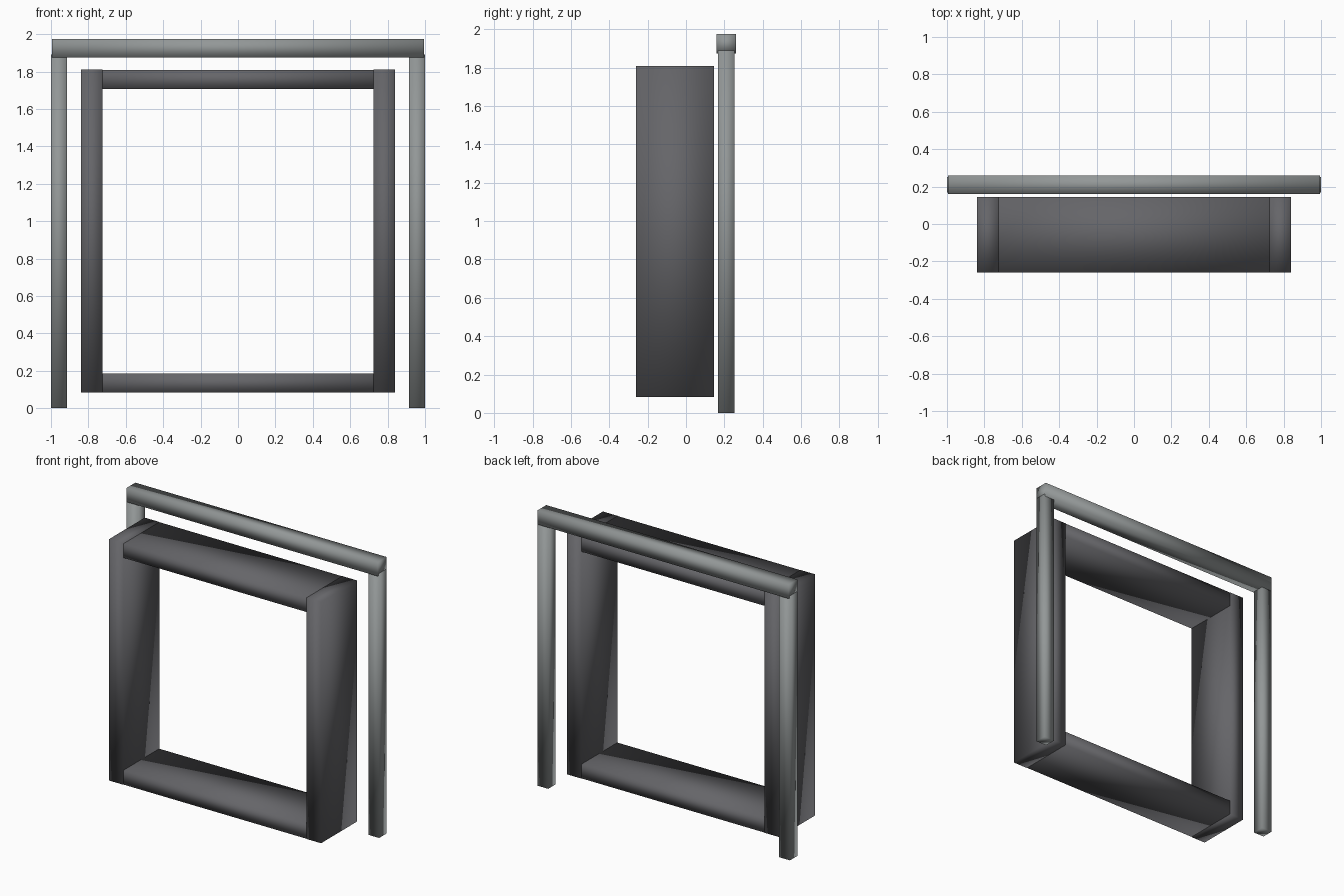
import bpy

if "Cube" in bpy.data.objects:
    bpy.data.objects.remove(bpy.data.objects["Cube"])


def material(name, color):
    mat = bpy.data.materials.new(name)
    mat.diffuse_color = color
    mat.use_nodes = True
    mat.node_tree.nodes["Principled BSDF"].inputs["Base Color"].default_value = mat.diffuse_color
    return mat


def box(name, x, y, z, mat):
    """Smooth-shaded box from (min, max) ranges."""
    bpy.ops.mesh.primitive_cube_add(size=1, location=[(a + b) / 2 for a, b in (x, y, z)])
    obj = bpy.context.object
    obj.name = name
    size = [b - a for a, b in (x, y, z)]
    for v in obj.data.vertices:
        for i in range(3):
            v.co[i] *= size[i]
    obj.data.shade_smooth()
    obj.data.materials.append(mat)
    return obj


dark = material("dark_grey", (0.13, 0.13, 0.14, 1))
metal = material("metal_grey", (0.29, 0.31, 0.31, 1))

# Deep inner frame: full-height sides with bars running into them
for side, s in (("left", -1), ("right", 1)):
    xs = sorted((s * 0.725, s * 0.84))
    box("frame_side_" + side, xs, (-0.26, 0.145), (0.083, 1.81), dark)
for name, z in (("bottom", (0.084, 0.187)), ("top", (1.707, 1.809))):
    box("frame_bar_" + name, (-0.838, 0.838), (-0.259, 0.144), z, dark)

# Rear stand: two posts carrying a slightly thicker rail
for side, s in (("left", -1), ("right", 1)):
    xs = sorted((s * 0.915, s * 1.0))
    box("post_" + side, xs, (0.168, 0.252), (0, 1.89), metal)
box("top_rail", (-0.995, 0.995), (0.16, 0.26), (1.875, 1.975), metal)
